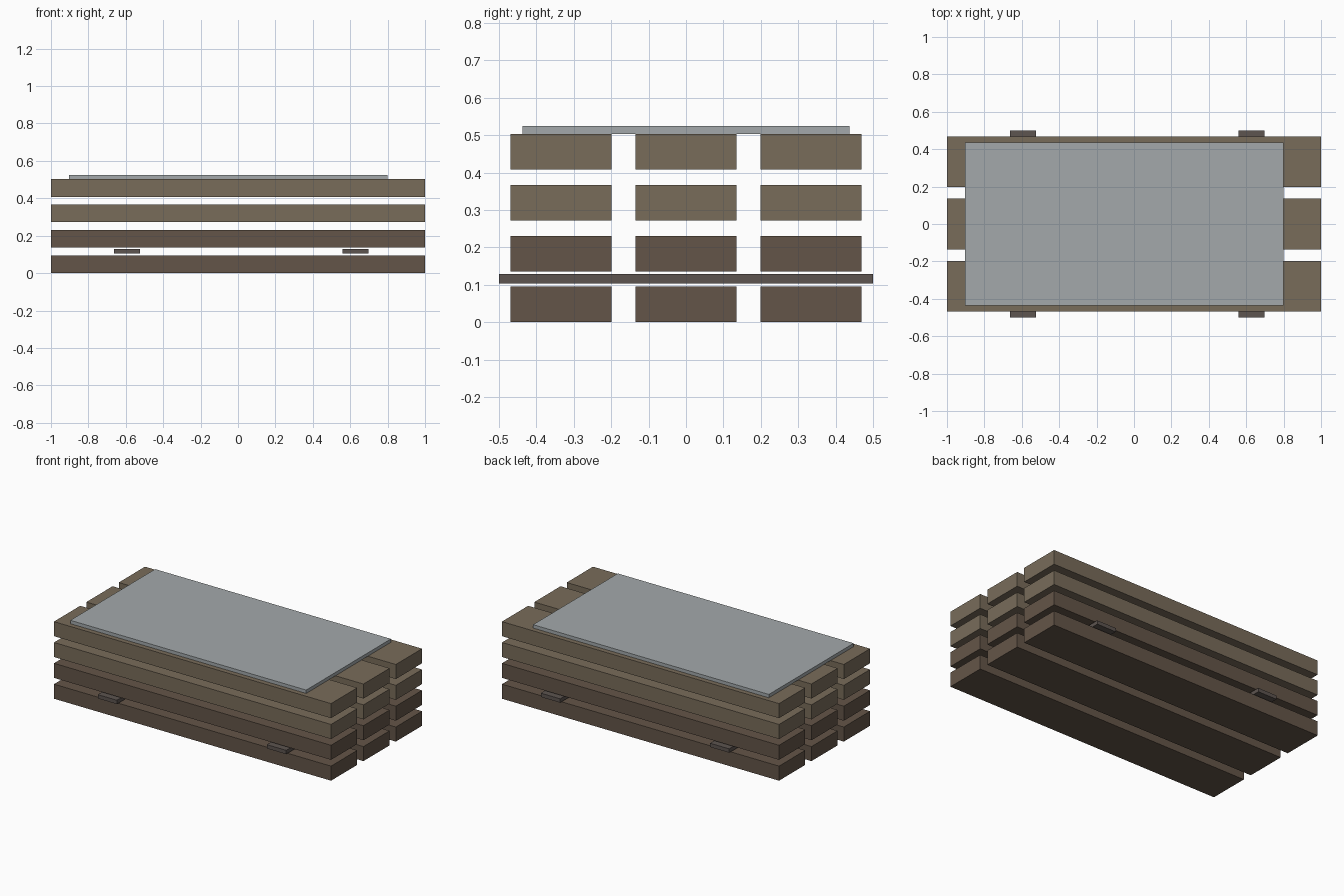
import bpy

if "Cube" in bpy.data.objects:
    bpy.data.objects.remove(bpy.data.objects["Cube"])


def material(name, rgb):
    mat = bpy.data.materials.new(name)
    mat.diffuse_color = (*rgb, 1)
    mat.use_nodes = True
    mat.node_tree.nodes["Principled BSDF"].inputs["Base Color"].default_value = mat.diffuse_color
    return mat


def box(name, x, y, z, mat):
    """Box spanning the given (min, max) ranges."""
    spans = (x, y, z)
    bpy.ops.mesh.primitive_cube_add(size=1, location=[(a + b) / 2 for a, b in spans])
    ob = bpy.context.object
    ob.name = name
    ob.scale = [b - a for a, b in spans]
    bpy.ops.object.transform_apply(location=False, rotation=False, scale=True)
    ob.data.materials.append(mat)
    return ob


dark_wood = material("dark_wood", (0.127, 0.091, 0.065))
light_wood = material("light_wood", (0.19, 0.15, 0.102))
bearer_wood = material("bearer_wood", (0.109, 0.089, 0.08))
sheet_grey = material("sheet_grey", (0.366, 0.397, 0.407))

# Four layers of three planks
for layer in range(4):
    z = layer * 0.136
    mat = dark_wood if layer < 2 else light_wood
    for row, y in enumerate((-0.334, 0, 0.334)):
        box(f"plank_{layer + 1}_{row + 1}", (-1, 1), (y - 0.135, y + 0.135),
            (z, z + 0.095), mat)

# Cross bearers between the two lowest layers
box("left_bearer", (-0.662, -0.524), (-0.5, 0.5), (0.104, 0.129), bearer_wood)
box("right_bearer", (0.558, 0.698), (-0.5, 0.5), (0.104, 0.129), bearer_wood)

# Off-centre cover sheet on top
box("cover_sheet", (-0.904, 0.798), (-0.437, 0.437), (0.503, 0.525), sheet_grey)
